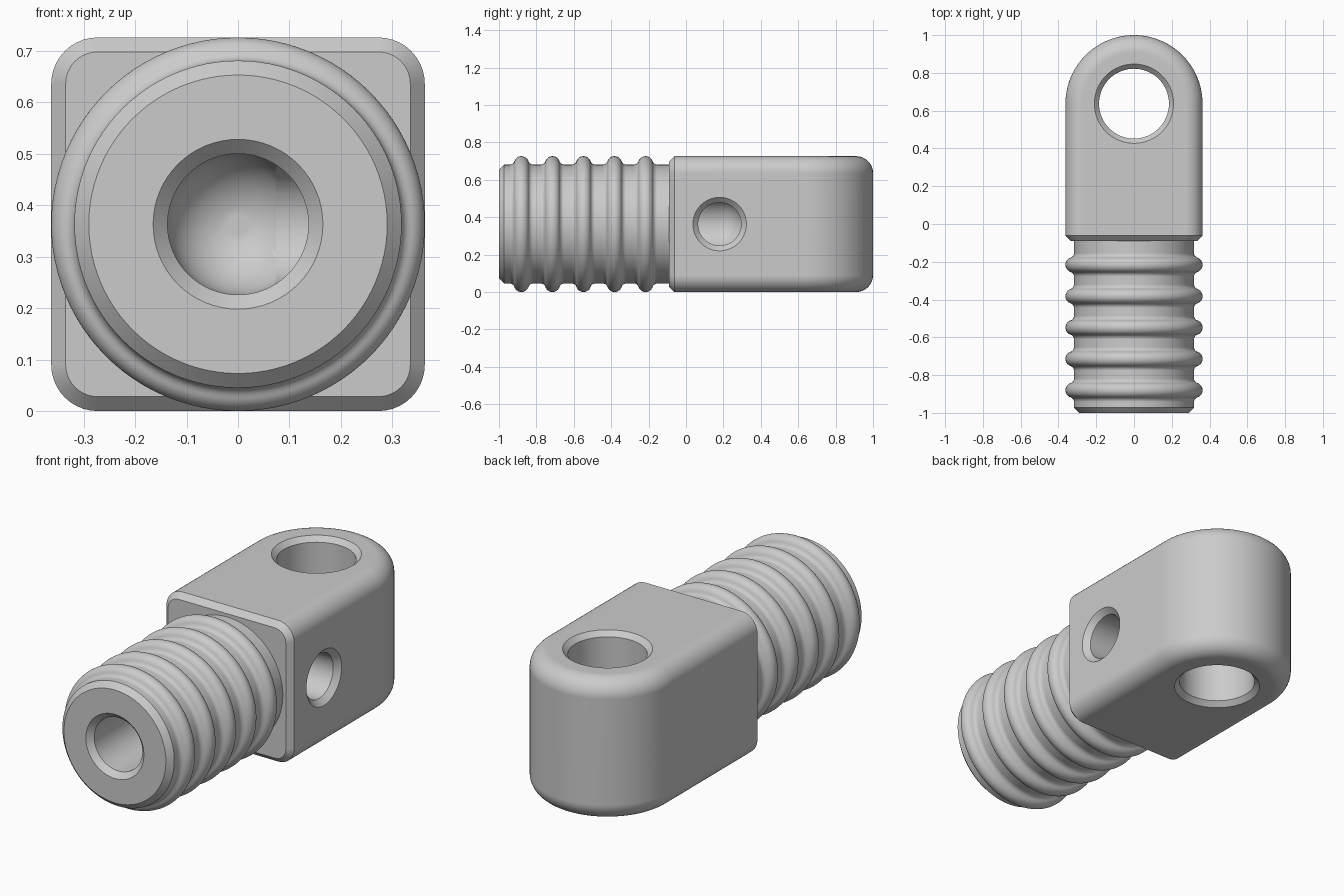
import bpy, bmesh, math
from mathutils import Matrix

if "Cube" in bpy.data.objects:
    bpy.data.objects.remove(bpy.data.objects["Cube"])

R = 0.363            # half width of the block
MID = R              # height of the centre line
FRONT = -0.09        # front face of the block
EYE_Y = 1 - R        # centre of the rounded end
FILLET = 0.09

grey = bpy.data.materials.new("plain_grey")
grey.use_nodes = True
COLOUR = (0.6, 0.6, 0.6, 1)
grey.diffuse_color = COLOUR
grey.node_tree.nodes["Principled BSDF"].inputs["Base Color"].default_value = COLOUR


def make_object(name, bm):
    bmesh.ops.recalc_face_normals(bm, faces=bm.faces)
    mesh = bpy.data.meshes.new(name)
    bm.to_mesh(mesh)
    bm.free()
    mesh.materials.append(grey)
    obj = bpy.data.objects.new(name, mesh)
    bpy.context.collection.objects.link(obj)
    return obj


def lathe(name, profile, matrix, steps=96):
    """Closed solid turned about local z from (radius, height) points."""
    bm = bmesh.new()
    rings = []
    for r, h in profile:
        rings.append([bm.verts.new((r * math.cos(a), r * math.sin(a), h))
                      for a in (2 * math.pi * i / steps for i in range(steps))])
    for low, high in zip(rings, rings[1:]):
        for i in range(steps):
            j = (i + 1) % steps
            bm.faces.new((low[i], low[j], high[j], high[i]))
    bm.faces.new(rings[0][::-1])
    bm.faces.new(rings[-1])
    bm.transform(matrix)
    return make_object(name, bm)


def apply_boolean(target, tool, operation):
    mod = target.modifiers.new(operation.lower(), 'BOOLEAN')
    mod.operation = operation
    mod.solver = 'EXACT'
    mod.object = tool
    bpy.context.view_layer.objects.active = target
    bpy.ops.object.modifier_apply(modifier=mod.name)
    bpy.data.objects.remove(tool)


# Block: D-shaped outline stacked in layers, with filleted top and bottom
def outline(bm, inset, z, steps=48):
    r = R - inset
    pts = [(r, FRONT)]
    pts += [(r * math.cos(a), EYE_Y + r * math.sin(a))
            for a in (math.pi * i / steps for i in range(steps + 1))]
    pts.append((-r, FRONT))
    return [bm.verts.new((x, y, z)) for x, y in pts]


bm = bmesh.new()
fillet = [(FILLET * (1 - math.sin(a)), FILLET * (1 - math.cos(a)))
          for a in (math.pi / 2 * i / 10 for i in range(11))]
layers = fillet + [(d, 2 * R - z) for d, z in reversed(fillet)]
rings = [outline(bm, d, z) for d, z in layers]
for low, high in zip(rings, rings[1:]):
    for i in range(len(low) - 1):
        bm.faces.new((low[i], low[i + 1], high[i + 1], high[i]))
bm.faces.new(rings[0][::-1])
bm.faces.new(rings[-1])
front = bm.faces.new([ring[0] for ring in rings] + [ring[-1] for ring in reversed(rings)])
bmesh.ops.recalc_face_normals(bm, faces=bm.faces)
bmesh.ops.bevel(bm, geom=list(front.edges), offset=0.028, offset_type='OFFSET',
                segments=1, affect='EDGES')
block = make_object("ribbed_eye_connector", bm)

# Ribbed barrel along y: rounded ribs blended into the shaft
along_y = Matrix.Translation((0, 0, MID)) @ Matrix.Rotation(-math.pi / 2, 4, 'X')
SHAFT, CREST, BLEND = 0.318, 0.04, 0.025
rise = R - SHAFT - CREST
tilt = math.asin((BLEND - rise) / (CREST + BLEND))
reach = (CREST + BLEND) * math.cos(tilt)
half_rib = []
for i in range(6):
    a = -math.pi / 2 + (math.pi / 2 - tilt) * i / 5
    half_rib.append((SHAFT + BLEND + BLEND * math.sin(a), -reach + BLEND * math.cos(a)))
for i in range(1, 11):
    a = tilt + (math.pi / 2 - tilt) * i / 10
    half_rib.append((SHAFT + rise + CREST * math.sin(a), -CREST * math.cos(a)))
rib = half_rib + [(r, -h) for r, h in reversed(half_rib[:-1])]

profile = [(0.29, -1), (SHAFT, -0.972)]
for n in range(5):
    centre = -0.88 + 0.166 * n
    profile += [(r, centre + h) for r, h in rib]
profile += [(SHAFT, -0.04)]
barrel = lathe("ribbed_barrel", profile, along_y)
apply_boolean(block, barrel, 'UNION')

# Blind bore through the barrel with a round end
BORE, BORE_END = 0.137, 0.18
bore = [(BORE + 0.048, -1.02), (BORE + 0.028, -1), (BORE, -0.972)]
bore += [(BORE * math.cos(a), BORE_END + BORE * math.sin(a))
         for a in (math.pi / 2 * i / 12 for i in range(12))]
apply_boolean(block, lathe("bore_cutter", bore, along_y, 64), 'DIFFERENCE')

# Side port on the left that opens into the bore
along_x = Matrix.Translation((0, BORE_END, MID)) @ Matrix.Rotation(math.pi / 2, 4, 'Y')
port = [(0.115, 0), (0.115, R - 0.028), (0.143, R), (0.163, R + 0.02)]
apply_boolean(block, lathe("port_cutter", port, along_x, 64), 'DIFFERENCE')

# Vertical eye with chamfers at both ends
EYE = 0.185
half = [(EYE + 0.045, -R - 0.02), (EYE + 0.025, -R), (EYE, -R + 0.025)]
eye = half + [(r, -h) for r, h in reversed(half)]
apply_boolean(block, lathe("eye_cutter", eye, Matrix.Translation((0, EYE_Y, MID)), 64), 'DIFFERENCE')

# Smooth shading with sharp edges kept
bpy.ops.object.select_all(action='DESELECT')
block.select_set(True)
bpy.context.view_layer.objects.active = block
bpy.ops.object.shade_smooth_by_angle(angle=math.radians(30))
weighted = block.modifiers.new("weighted_normals", 'WEIGHTED_NORMAL')
weighted.keep_sharp = True
